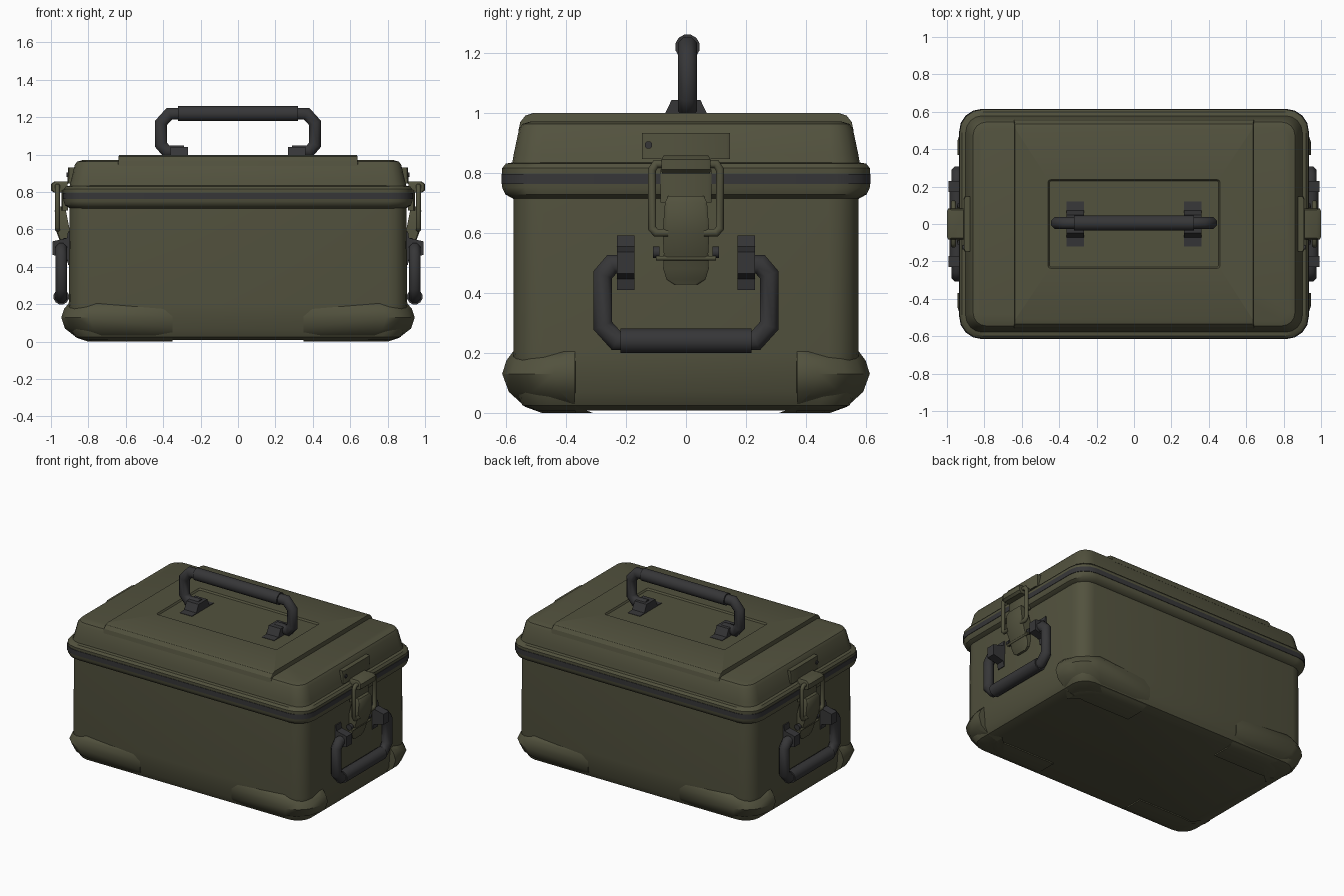
import bpy, bmesh, math
from mathutils import Vector

if "Cube" in bpy.data.objects:
    bpy.data.objects.remove(bpy.data.objects["Cube"])


def material(name, rgb):
    m = bpy.data.materials.new(name)
    m.diffuse_color = (*rgb, 1)
    m.use_nodes = True
    m.node_tree.nodes["Principled BSDF"].inputs["Base Color"].default_value = m.diffuse_color
    return m


OLIVE = material("olive_green", (0.085, 0.084, 0.048))
DARK = material("dark_grey", (0.037, 0.037, 0.039))


def loft(name, rings, mat, angle=35):
    """Skin a list of equally long point rings and cap both ends."""
    bm = bmesh.new()
    vs = [[bm.verts.new(p) for p in ring] for ring in rings]
    n = len(vs[0])
    for a, b in zip(vs, vs[1:]):
        for i in range(n):
            j = (i + 1) % n
            bm.faces.new((a[i], a[j], b[j], b[i]))
    bm.faces.new(vs[0])
    bm.faces.new(vs[-1])
    bmesh.ops.recalc_face_normals(bm, faces=bm.faces)
    me = bpy.data.meshes.new(name)
    bm.to_mesh(me)
    bm.free()
    me.materials.append(mat)
    ob = bpy.data.objects.new(name, me)
    bpy.context.collection.objects.link(ob)
    bpy.ops.object.select_all(action='DESELECT')
    ob.select_set(True)
    bpy.context.view_layer.objects.active = ob
    bpy.ops.object.shade_smooth_by_angle(angle=math.radians(angle))
    return ob


def round_rect(hx, hy, r, z, seg=4):
    pts = []
    for k, (sx, sy) in enumerate(((1, 1), (-1, 1), (-1, -1), (1, -1))):
        for i in range(seg + 1):
            a = math.pi / 2 * (k + i / seg)
            pts.append((sx * (hx - r) + r * math.cos(a), sy * (hy - r) + r * math.sin(a), z))
    return pts


def tube(name, path, normal, r, mat, sides=8):
    """Mitred tube along a path lying in the plane with this normal."""
    path = [Vector(p) for p in path]
    nrm = Vector(normal)
    rings = []
    for i, p in enumerate(path):
        d0 = (p - path[max(i - 1, 0)]).normalized()
        d1 = (path[min(i + 1, len(path) - 1)] - p).normalized()
        t = (d0 + d1).normalized()
        side = t.cross(nrm).normalized()
        cosang = t.dot(d1 if d1.length else d0)
        rings.append([p + r * (math.cos(a) * side / cosang + math.sin(a) * nrm)
                      for a in (2 * math.pi * (k + 0.5) / sides for k in range(sides))])
    return loft(name, rings, mat, 50)


# Main body, with softened bottom edge
loft("case_body", [round_rect(*s) for s in (
    (0.82, 0.50, 0.08, 0.008), (0.87, 0.545, 0.1, 0.025), (0.895, 0.565, 0.1, 0.07),
    (0.905, 0.575, 0.1, 0.2), (0.9, 0.575, 0.1, 0.73))], OLIVE)

# Flared rim where body and lid meet, with dark seal strip
loft("rim", [round_rect(*s) for s in (
    (0.895, 0.57, 0.1, 0.71), (0.925, 0.602, 0.12, 0.728), (0.932, 0.612, 0.12, 0.75),
    (0.932, 0.612, 0.12, 0.815), (0.92, 0.60, 0.12, 0.83), (0.89, 0.57, 0.1, 0.835))], OLIVE)
loft("seal_strip", [round_rect(0.935, 0.615, 0.12, z) for z in (0.763, 0.796)], DARK)

# Lid, and raised centre panel with shallow recess
loft("lid", [round_rect(*s) for s in (
    (0.902, 0.58, 0.09, 0.825), (0.893, 0.574, 0.09, 0.86), (0.873, 0.556, 0.08, 0.945),
    (0.86, 0.545, 0.07, 0.962), (0.83, 0.515, 0.05, 0.971))], OLIVE)
loft("lid_panel", [round_rect(*s) for s in (
    (0.642, 0.558, 0.005, 0.94), (0.64, 0.552, 0.005, 0.968), (0.638, 0.535, 0.005, 0.99),
    (0.636, 0.51, 0.005, 0.998), (0.46, 0.237, 0.015, 0.997), (0.453, 0.23, 0.012, 0.986))], OLIVE, 20)

# Bulging bottom corner bumpers, tapering out along the long sides
LEVELS = ((0.205, 0.905, 0.575), (0.175, 0.93, 0.598), (0.13, 0.945, 0.612),
          (0.07, 0.925, 0.59), (0.02, 0.86, 0.535), (0.0, 0.8, 0.48))
for sx in (1, -1):
    for sy in (1, -1):
        loft("corner_bumper", [[(sx * x, sy * y, z) for x, y in (
            (0.7, 0.36), (X, 0.37), (X, Y - 0.17), (X - 0.03, Y - 0.08), (X - 0.08, Y - 0.03),
            (X - 0.15, Y), (0.35, min(Y, 0.57)), (0.35, 0.36))] for z, X, Y in LEVELS], OLIVE, 45)


def handle(name, place, normal, hw, grip, foot, v0, v1, fw, bracket, profile):
    """place maps (along, up, out) to world space."""
    d = 1 if v1 > v0 else -1
    half = [(foot, v0), (hw - 0.03, v0), (hw, v0 + 0.035 * d), (hw, v1 - 0.05 * d),
            (hw - 0.045, v1), (grip - 0.02, v1)]
    path = half + [(-u, v) for u, v in reversed(half)]
    tube(name + "_bar", [place(u, v, fw) for u, v in path], normal, 0.034, DARK)
    tube(name + "_grip", [place(u, v1, fw) for u in (-grip, grip)], normal, 0.042, DARK, 12)
    for s in (1, -1):
        loft(name + "_bracket", [[place(s * u, v, w) for v, w in profile] for u in bracket], DARK)


# Carrying handle on the lid
BRACKET = ((-1, 0), (-1, 0.14), (-0.6, 0.2), (-0.4, 1), (0.4, 1), (0.6, 0.2), (1, 0.14), (1, 0))
handle("top_handle", lambda u, v, w: (u, w, v), (0, 1, 0), 0.412, 0.32, 0.29, 1.018, 1.219, 0.005,
       (0.268, 0.36), [(0.98 + 0.062 * h, 0.12 * a) for a, h in BRACKET])

for s in (1, -1):
    # Drop handle on each end
    handle("end_handle", lambda u, v, w: (s * w, u, v), (1, 0, 0), 0.277, 0.218, 0.19, 0.495, 0.24,
           0.945, (0.172, 0.23), [(0.5 + 0.09 * a, 0.895 + 0.097 * h) for a, h in BRACKET])

    def strip(name, sections, mat=OLIVE):
        """Flat bar from sections of (height, inner x, outer x, half width)."""
        c = 0.012
        loft(name, [[(s * a, -w, z), (s * (b - c / 2), -w, z), (s * b, c - w, z),
                     (s * b, w - c, z), (s * (b - c / 2), w, z), (s * a, w, z)]
                    for z, a, b, w in sections], mat)

    # Catch plate on the lid with a small dark rivet
    strip("catch_plate", ((0.845, 0.88, 0.912, 0.146), (0.932, 0.86, 0.908, 0.146)))
    tube("catch_rivet", [(s * 0.9, -0.125, 0.892), (s * 0.916, -0.125, 0.892)], (0, 0, 1), 0.013, DARK)

    # Latch hook over the rim
    strip("latch_hook", ((0.797, 0.93, 0.985, 0.08), (0.81, 0.92, 1.0, 0.082),
                         (0.843, 0.91, 1.0, 0.082), (0.857, 0.9, 0.98, 0.075)))
    strip("latch_link", ((0.70, 0.91, 0.945, 0.085), (0.81, 0.91, 0.945, 0.085)))

    # Wire bail around the lever
    for sy in (1, -1):
        tube("latch_bail", [(s * 0.965, sy * y, z) for y, z in (
            (0.06, 0.83), (0.1, 0.83), (0.113, 0.81), (0.113, 0.615), (0.1, 0.6), (0.06, 0.6))],
             (1, 0, 0), 0.014, OLIVE)
        tube("latch_pivot_end", [(s * 0.925, sy * 0.088, 0.535), (s * 0.925, sy * 0.11, 0.535)],
             (1, 0, 0), 0.02, DARK)

    # Lever and its pivot rod
    strip("latch_lever", ((0.722, 0.93, 0.968, 0.06), (0.70, 0.92, 0.98, 0.07),
                          (0.6, 0.9, 0.975, 0.078), (0.53, 0.9, 0.95, 0.074),
                          (0.48, 0.9, 0.932, 0.076), (0.445, 0.9, 0.925, 0.065),
                          (0.428, 0.9, 0.92, 0.04)))
    tube("latch_pivot", [(s * 0.94, -0.1, 0.515), (s * 0.94, 0.1, 0.515)], (1, 0, 0), 0.008, OLIVE)
